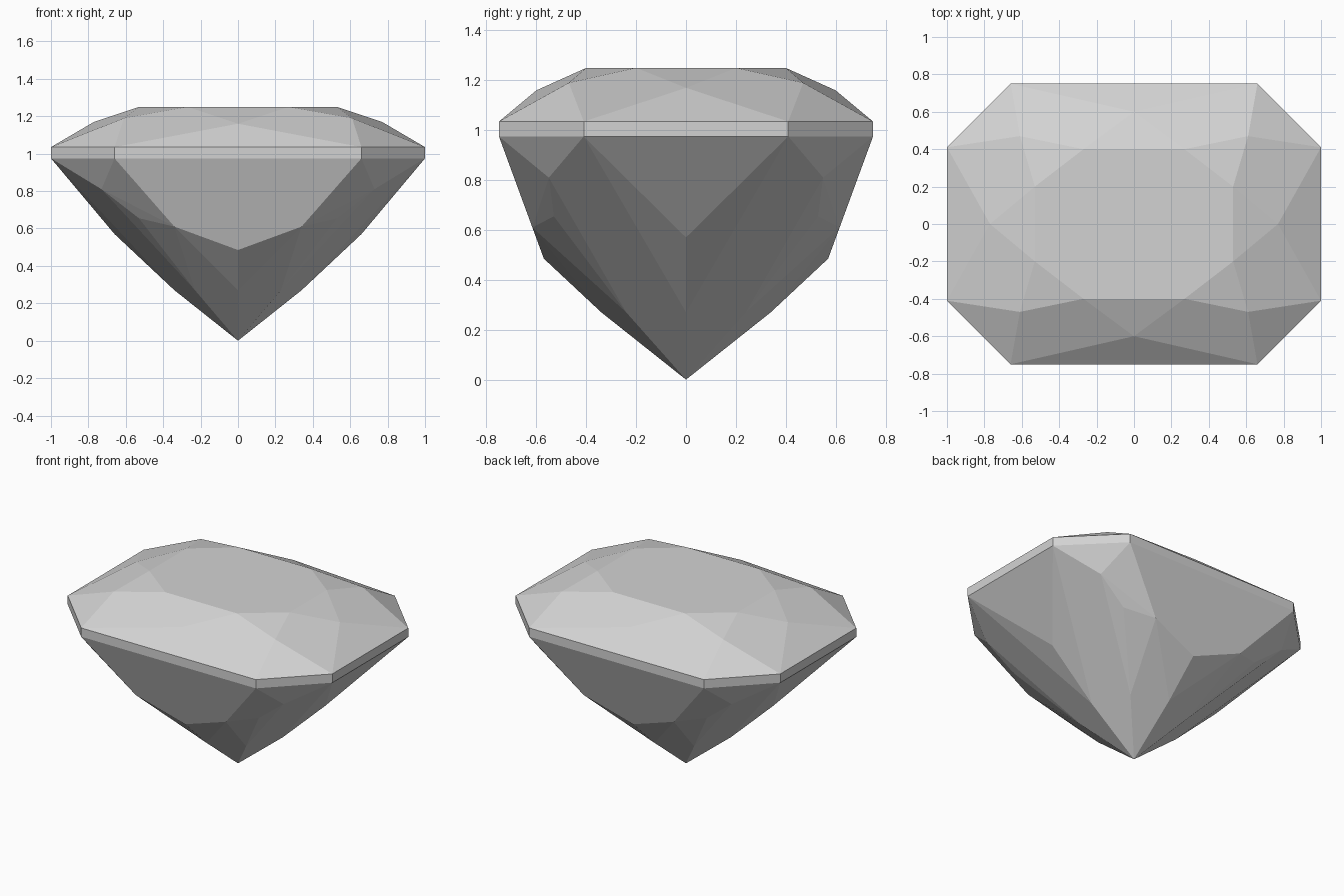
import bpy
import bmesh

cube = bpy.data.objects.get("Cube")
if cube:
    bpy.data.objects.remove(cube, do_unlink=True)

# Single pale grey stone colour
GREY = (0.65, 0.65, 0.65, 1.0)
stone = bpy.data.materials.new("pale_grey_stone")
stone.use_nodes = True
stone.diffuse_color = GREY
stone.node_tree.nodes["Principled BSDF"].inputs["Base Color"].default_value = GREY

GIRDLE_LOW, GIRDLE_HIGH, TABLE = 0.975, 1.035, 1.25


def mirrored(points):
    """Repeat points of one quarter across both vertical planes."""
    return {(sx * x + 0.0, sy * y + 0.0, z)
            for x, y, z in points for sx in (1, -1) for sy in (1, -1)}


def outline(z):
    """Quarter of the cut-corner rectangle around the widest part."""
    return [(0.66, 0.75, z), (1.0, 0.41, z)]


def faceted_part(name, quarter, open_levels):
    """Stretch flat facets over the points, leaving the hidden joins open."""
    bm = bmesh.new()
    for p in sorted(mirrored(quarter)):
        bm.verts.new(p)
    bmesh.ops.convex_hull(bm, input=bm.verts[:])
    caps = [f for f in bm.faces if any(
        all(abs(v.co.z - z) < 1e-4 for v in f.verts) for z in open_levels)]
    bmesh.ops.delete(bm, geom=caps, context='FACES')
    bmesh.ops.dissolve_limit(bm, angle_limit=0.03, verts=bm.verts[:], edges=bm.edges[:])
    bmesh.ops.recalc_face_normals(bm, faces=bm.faces[:])
    mesh = bpy.data.meshes.new(name)
    bm.to_mesh(mesh)
    bm.free()
    mesh.materials.append(stone)
    obj = bpy.data.objects.new(name, mesh)
    bpy.context.collection.objects.link(obj)
    # Keep the facet directions when joins are open
    centre_z = sum(v.co.z for v in mesh.vertices) / len(mesh.vertices)
    face = max(mesh.polygons, key=lambda f: f.area)
    outward = face.center.copy()
    outward.z -= centre_z
    if face.normal.dot(outward) < 0:
        mesh.flip_normals()
    return obj


# Crown: flat table, star facets and corner kites
crown = outline(GIRDLE_HIGH) + [
    (0.27, 0.40, TABLE), (0.53, 0.20, TABLE),
    (0, 0.60, 1.16), (0.77, 0, 1.17), (0.61, 0.47, 1.19)]
faceted_part("crown", crown, [GIRDLE_HIGH])

# Girdle: thin vertical band
faceted_part("girdle", outline(GIRDLE_LOW) + outline(GIRDLE_HIGH),
             [GIRDLE_LOW, GIRDLE_HIGH])

# Pavilion: large side facets, corner facets and the lower ring to the point
pavilion = outline(GIRDLE_LOW) + [
    (0, 0.57, 0.485), (0.34, 0.616, 0.61), (0.66, 0, 0.57),
    (0.73, 0.55, 0.81), (0.53, 0.53, 0.655),
    (0.34, 0, 0.27), (0, 0.34, 0.27), (0.23, 0.24, 0.27), (0, 0, 0)]
faceted_part("pavilion", pavilion, [GIRDLE_LOW])
